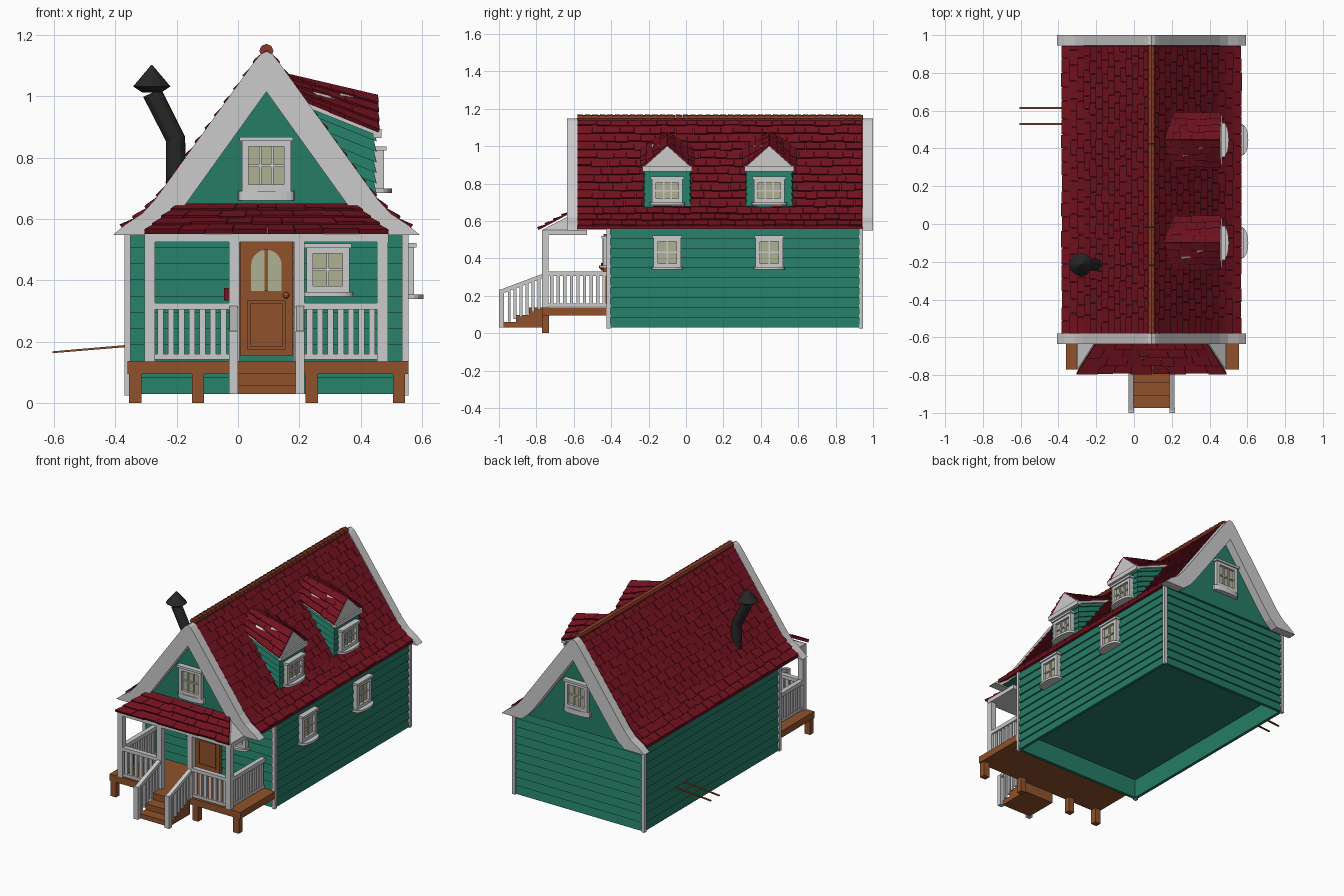
import bpy, bmesh, math, random
from mathutils import Vector, Matrix

if "Cube" in bpy.data.objects:
    bpy.data.objects.remove(bpy.data.objects["Cube"])
random.seed(4)
C = 0.0925  # house centre line in x

def mat(name, r, g, b):
    m = bpy.data.materials.new(name)
    m.diffuse_color = (r, g, b, 1)
    m.use_nodes = True
    m.node_tree.nodes["Principled BSDF"].inputs["Base Color"].default_value = m.diffuse_color
    return m

GREEN = mat("green_paint", 0.018, 0.2, 0.13)
RED = mat("red_shingle", 0.17, 0.006, 0.014)
RIDGE = mat("ridge_tile", 0.25, 0.04, 0.02)
BROWN = mat("brown_wood", 0.28, 0.085, 0.025)
GLASS = mat("pale_glass", 0.42, 0.44, 0.29)
BLACK = mat("black_iron", 0.02, 0.02, 0.02)

def make(name, bm, material=None):
    bmesh.ops.recalc_face_normals(bm, faces=bm.faces)
    me = bpy.data.meshes.new(name)
    bm.to_mesh(me)
    bm.free()
    ob = bpy.data.objects.new(name, me)
    bpy.context.collection.objects.link(ob)
    if material:
        me.materials.append(material)
    return ob

def box(bm, x0, x1, y0, y1, z0, z1):
    M = Matrix.Translation(((x0+x1)/2, (y0+y1)/2, (z0+z1)/2)) @ Matrix.Diagonal((x1-x0, y1-y0, z1-z0, 1))
    return bmesh.ops.create_cube(bm, size=1, matrix=M)["verts"]

def loft(bm, rings):
    vs = [[bm.verts.new(p) for p in r] for r in rings]
    n = len(vs[0])
    for a, b in zip(vs, vs[1:]):
        for i in range(n):
            bm.faces.new((a[i], a[(i+1) % n], b[(i+1) % n], b[i]))
    bm.faces.new(vs[0])
    bm.faces.new(vs[-1])

def prism(bm, pts, a, b, axis="y"):
    f = (lambda p, t: (p[0], t, p[1])) if axis == "y" else (lambda p, t: (t, p[0], p[1]))
    loft(bm, [[f(p, t) for p in pts] for t in (a, b)])

def siding(bm, x0, x1, y0, y1, z0, z1, n, floor=None, shear=0):
    # lapped boards as stacked tapering rings
    rings = [(-0.012, floor), (-0.012, z0)] if floor else []
    h = (z1 - z0) / n
    for i in range(n):
        rings += [(0.007, z0 + i*h), (-0.002, z0 + (i+1)*h)]
    loft(bm, [[(x, y, z + shear*(x1 - x)) for x, y in
               ((x0-o, y0-o), (x1+o, y0-o), (x1+o, y1+o), (x0-o, y1+o))] for o, z in rings])

def shingles(bm, P, rows, cols, t=0.012):
    # rows of overlapping wedge tiles on the surface P(u, v), v rising from the eave
    for r in range(rows):
        edges = [0] + [(k + 0.5*(r % 2) + random.uniform(-.2, .2)) / cols for k in range(1, cols)] + [1]
        for u0, u1 in zip(edges, edges[1:]):
            v0 = max(0, (r + random.uniform(-.1, .1)) / rows)
            v1 = min(1, (r + 1.15) / rows)
            q = [P(u0, v0), P(u1-.002, v0), P(u1-.002, v1), P(u0, v1)]
            n = (q[1]-q[0]).cross(q[3]-q[0]).normalized()
            n = n if n.z > 0 else -n
            k = t * random.uniform(.8, 1.25)
            loft(bm, [[p - n*.004 for p in q], [q[0]+n*k, q[1]+n*k, q[2]+n*.003, q[3]+n*.003]])

def bilinear(a, b, c, d):  # eave a-b, top d-c
    a, b, c, d = map(Vector, (a, b, c, d))
    return lambda u, v: a.lerp(b, u).lerp(d.lerp(c, u), v)

# Main walls, open underneath with a raised floor, and corner boards
bm = bmesh.new()
siding(bm, -.358, .543, -.413, .933, .03, .56, 10, floor=.15)
make("wall_siding", bm, GREEN)
bm = bmesh.new()
for x in (-.37, .535):
    for y in (-.425, .925):
        box(bm, x, x+.02, y, y+.02, .025, .56)
make("corner_boards", bm)

# Attic body, roof deck and shingles
half = [(.47, .57), (.40, .618), (.345, .675), (0, 1.15)]
def mirrored(h):
    return [(C-d, z) for d, z in h] + [(C+d, z) for d, z in h[-2::-1]]
bm = bmesh.new()
prism(bm, mirrored([(.44, .555)] + [(d*.98, z-.02) for d, z in half[1:]]), -.59, .947)
make("attic_gable_walls", bm, GREEN)
bm = bmesh.new()
prism(bm, mirrored(half) + mirrored([(d, z-.014) for d, z in half])[::-1], -.582, .945)
lens = [(Vector(b)-Vector(a)).length for a, b in zip(half, half[1:])]
def slope(s):
    def P(u, v):
        d = v * sum(lens)
        for a, b, l in zip(half, half[1:], lens):
            if d <= l + 1e-6:
                break
            d -= l
        p = Vector(a).lerp(Vector(b), d / l)
        return Vector((C + s*p.x, -.58 + 1.525*u, p.y))
    return P
for s in (-1, 1):
    shingles(bm, slope(s), 14, 20)
make("main_roof", bm, RED)
bm = bmesh.new()
for i in range(38):
    M = Matrix.Translation((C, -.56 + i*.0402, 1.148)) @ Matrix.Rotation(math.pi/2, 4, 'X')
    bmesh.ops.create_cone(bm, cap_ends=True, segments=8, radius1=.019, radius2=.023, depth=.04, matrix=M)
make("ridge_tiles", bm, RIDGE)

# Flared gable trims, front and back
outer = [(.50, .548), (.46, .582), (.405, .618), (.362, .665), (.04, 1.112), (.018, 1.138), (0, 1.147)]
inner = [(.36, .548), (.31, .59), (.262, .65), (0, 1.015)]
for name, a, b in (("front", -.635, -.58), ("back", .945, 1.0)):
    bm = bmesh.new()
    o, i = mirrored(outer), mirrored(inner)
    prism(bm, o + i[::-1], a, b)
    make(name + "_gable_trim", bm)

# Windows: local frame faces -y, origin at the bottom centre of the frame
def window(name, loc, turn, w, h, cols=2, sill=.045, sill_h=.012):
    M = Matrix.Translation(loc) @ Matrix.Rotation(turn, 4, 'Z')
    bm = bmesh.new()
    a, f = w/2, .022
    for x in (-a, a-f):
        box(bm, x, x+f, -.024, .01, 0, h)
    for z in (0, h-f):
        box(bm, -a, a, -.024, .01, z, z+f)
    for k in range(1, cols):
        x = -a + f + (w-2*f)*k/cols
        box(bm, x-.004, x+.004, -.016, .005, f, h-f)
    box(bm, -a+f, a-f, -.016, .005, h/2-.004, h/2+.004)
    box(bm, -a-.007, a+.007, -.032, .01, h-.004, h+.01)
    arc = [((a+.012)*math.cos(t), -sill*math.sin(t)**.6 if 0 < t < 3.14 else 0)
           for t in [math.pi*k/12 for k in range(13)]]
    arc = [(arc[0][0], .01)] + arc + [(arc[-1][0], .01)]
    loft(bm, [[(x, y, z) for x, y in arc] for z in (-sill_h, .002)])
    bm.transform(M)
    make(name + "_frame", bm)
    bm = bmesh.new()
    box(bm, -a+.01, a-.01, -.008, .006, .01, h-.01)
    bm.transform(M)
    make(name + "_glass", bm, GLASS)

R = math.pi/2
window("front_window", (.293, -.42, .36), 0, .14, .15)
window("front_gable_window", (C, -.59, .69), 0, .16, .168, 3, .03, .03)
window("back_gable_window", (C, .947, .69), 2*R, .16, .168, 3, .03, .03)

# Dormers on the right slope, each above a side window
for k, yc in enumerate((-.1, .445)):
    tag = ("front", "rear")[k]
    window(tag + "_side_window", (.55, yc, .352), R, .145, .16, 2, .055)
    window(tag + "_dormer_window", (.452, yc, .697), R, .165, .13, 3, .05)
    bm = bmesh.new()
    siding(bm, .15, .445, yc-.12, yc+.12, .65, .89, 7, shear=.4)
    make(tag + "_dormer_walls", bm, GREEN)
    bm = bmesh.new()
    loft(bm, [[(x, yc-.13, e), (x, yc+.13, e), (x, yc, r)] for x, e, r in ((.457, .885, 1.0), (.15, 1.008, 1.07))])
    box(bm, .44, .467, yc-.133, yc+.133, .865, .893)
    for y in (yc-.133, yc+.123):
        prism(bm, [(.465, .868), (.465, .89), (.18, 1.004), (.18, .982)], y, y+.01)
    make(tag + "_dormer_pediment", bm)
    bm = bmesh.new()
    for s in (-1, 1):
        shingles(bm, bilinear((.458, yc+s*.14, .885), (.2, yc+s*.14, .99), (.16, yc, 1.072), (.455, yc, 1.003)), 4, 5)
    make(tag + "_dormer_roof", bm, RED)

# Porch deck, feet and stairs
bm = bmesh.new()
box(bm, -.36, .555, -.77, -.415, .095, .137)
for x in (-.355, -.15, .22, .505):
    box(bm, x, x+.04, -.77, -.733, 0, .1)
prism(bm, [(-.975, .03), (-.975, .06), (-.91, .06), (-.91, .097), (-.84, .097), (-.84, .137), (-.765, .137), (-.765, .03)],
      -.01, .2, "x")
make("porch_deck_and_stairs", bm, BROWN)

# Porch posts, railings and stair rails
bm = bmesh.new()
for x in (-.305, -.03, .182, .453):
    box(bm, x, x+.035, -.77, -.735, .137, .545)
for x0, x1 in ((-.27, -.03), (.217, .453)):
    box(bm, x0, x1, -.768, -.738, .305, .327)
    box(bm, x0, x1, -.763, -.743, .142, .16)
    for k in range(7):
        x = x0 + (x1-x0)*(k+.5)/7
        box(bm, x-.01, x+.01, -.76, -.746, .155, .31)
for x in (-.288, .47):
    box(bm, x-.015, x+.015, -.74, -.42, .305, .33)
    box(bm, x-.01, x+.01, -.74, -.42, .142, .16)
    for k in range(9):
        y = -.735 + .315*(k+.5)/9
        box(bm, x-.007, x+.007, y-.009, y+.009, .155, .31)
make("porch_posts_and_railing", bm)
bm = bmesh.new()
for x in (-.015, .202):
    box(bm, x-.015, x+.015, -1.0, -.972, .03, .235)
    prism(bm, [(-1, .205), (-.765, .295), (-.765, .318), (-1, .23)], x-.013, x+.013, "x")
    for k in range(6):
        y = -.945 + k*.032
        box(bm, x-.007, x+.007, y-.008, y+.008, .05 + (y+.975)*.4, .215 + (y+1)*.38)
make("stair_rails", bm)

# Porch ceiling, hipped base and shingled roof
bm = bmesh.new()
box(bm, -.305, .49, -.77, -.53, .525, .552)
pts = [(-.30, -.77, .552), (.485, -.77, .552), (.485, -.6, .552), (-.30, -.6, .552), (-.19, -.6, .64), (.375, -.6, .64)]
bmesh.ops.convex_hull(bm, input=[bm.verts.new(p) for p in pts])
make("porch_ceiling", bm)
bm = bmesh.new()
shingles(bm, bilinear((-.305, -.79, .555), (.492, -.79, .555), (.378, -.615, .648), (-.193, -.615, .648)), 4, 8)
make("porch_roof", bm, RED)

# Front door with arched glass, lower panel and knob
bm = bmesh.new()
box(bm, .006, .179, -.44, -.41, .155, .53)
for x in (.03, .145):
    box(bm, x, x+.01, -.445, -.43, .18, .33)
for z in (.175, .325):
    box(bm, .03, .155, -.445, -.43, z, z+.01)
box(bm, C-.006, C+.006, -.447, -.43, .365, .503)
bmesh.ops.create_uvsphere(bm, u_segments=10, v_segments=6, radius=.011, matrix=Matrix.Translation((.157, -.453, .352)))
make("front_door", bm, BROWN)
bm = bmesh.new()
prism(bm, [(C-.05, .365), (C+.05, .365)] + [(C+.05*math.cos(t*R/5), .45+.05*math.sin(t*R/5)) for t in range(11)], -.443, -.43)
make("door_glass", bm, GLASS)

# Small wall box beside the door
bm = bmesh.new()
box(bm, -.045, -.005, -.455, -.415, .335, .375)
make("wall_letterbox", bm, RED)

# Bent stove pipe with a conical cap
bm = bmesh.new()
def ring(x, z, tilt, r=.032):
    return [(x + r*math.cos(a)*math.cos(tilt), -.215 + r*math.sin(a), z + r*math.cos(a)*math.sin(tilt))
            for a in [math.tau*k/12 for k in range(12)]]
loft(bm, [ring(-.203, .66, 0), ring(-.203, .86, .25), ring(-.28, 1.012, .45)])
for r1, r2, z, d in ((.03, .06, 1.022, .02), (.061, .002, 1.067, .07)):
    bmesh.ops.create_cone(bm, cap_ends=True, segments=12, radius1=r1, radius2=r2, depth=d,
                          matrix=Matrix.Translation((-.281, -.215, z)))
make("stove_pipe", bm, BLACK)

# Two thin rods sticking out of the left wall
bm = bmesh.new()
for y in (.53, .615):
    prism(bm, [(-.605, .163), (-.35, .184), (-.35, .191), (-.605, .169)], y-.005, y+.005)
make("left_wall_rods", bm, BROWN)
